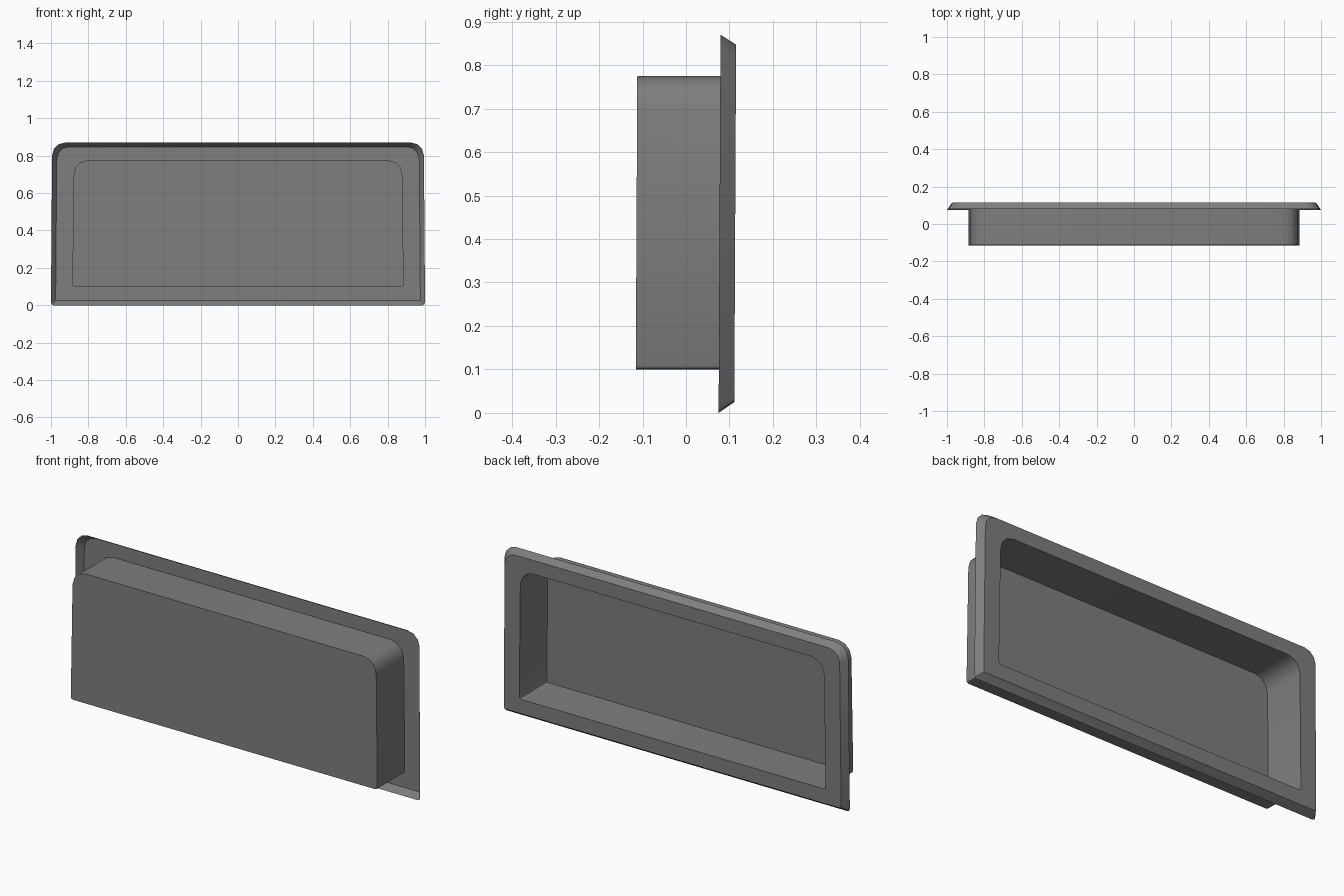
import bpy, bmesh, math

cube = bpy.data.objects.get("Cube")
if cube:
    bpy.data.objects.remove(cube, do_unlink=True)

# Single flat colour
grey = bpy.data.materials.new("mid grey")
grey.use_nodes = True
colour = (0.21, 0.21, 0.21, 1)
grey.diffuse_color = colour
grey.node_tree.nodes["Principled BSDF"].inputs["Base Color"].default_value = colour

LEAN = 0.005  # the whole tray leans back very slightly


def ring(bm, wide, narrow, bottom, top, y, r_top, r_bottom):
    """Rounded outline, slightly narrower at the top, seen along y."""
    half = []
    for cz, radius, w, start, steps in (
            (bottom + r_bottom, r_bottom, wide, -90, 2),
            (top - r_top, r_top, narrow, 0, 3)):
        for i in range(steps + 1):
            a = math.radians(start + 90 * i / steps)
            half.append((w - radius + radius * math.cos(a),
                         cz + radius * math.sin(a)))
    outline = half + [(-x, z) for x, z in reversed(half)]
    return [bm.verts.new((x, y + LEAN * z, z)) for x, z in outline]


def build_shell(name, outlines, capped):
    """Join successive outlines with walls; optionally close the last one."""
    bm = bmesh.new()
    rings = [ring(bm, *o) for o in outlines]
    for a, b in zip(rings, rings[1:]):
        for i in range(len(a)):
            j = (i + 1) % len(a)
            bm.faces.new((a[j], a[i], b[i], b[j]))
    if capped:
        bm.faces.new(list(reversed(rings[-1])))
    bm.normal_update()
    mesh = bpy.data.meshes.new(name)
    bm.to_mesh(mesh)
    bm.free()
    mesh.materials.append(grey)
    obj = bpy.data.objects.new(name, mesh)
    bpy.context.collection.objects.link(obj)
    bpy.ops.object.select_all(action="DESELECT")
    obj.select_set(True)
    bpy.context.view_layer.objects.active = obj
    bpy.ops.object.shade_smooth_by_angle(angle=math.radians(32))
    return obj


outer_edge = (1.0, 0.994, 0, 0.87, 0.075, 0.07, 0.015)
rim_edge = (0.975, 0.969, 0.025, 0.847, 0.111, 0.065, 0.01)
opening = (0.886, 0.878, 0.1, 0.775, 0.111, 0.075, 0.012)
floor_edge = (0.886, 0.878, 0.1, 0.775, -0.116, 0.075, 0.012)

# Open-backed flange with sloping edge, and the thin recessed tray
build_shell("flange", [outer_edge, rim_edge, opening], False)
build_shell("recessed_tray", [opening, floor_edge], True)
